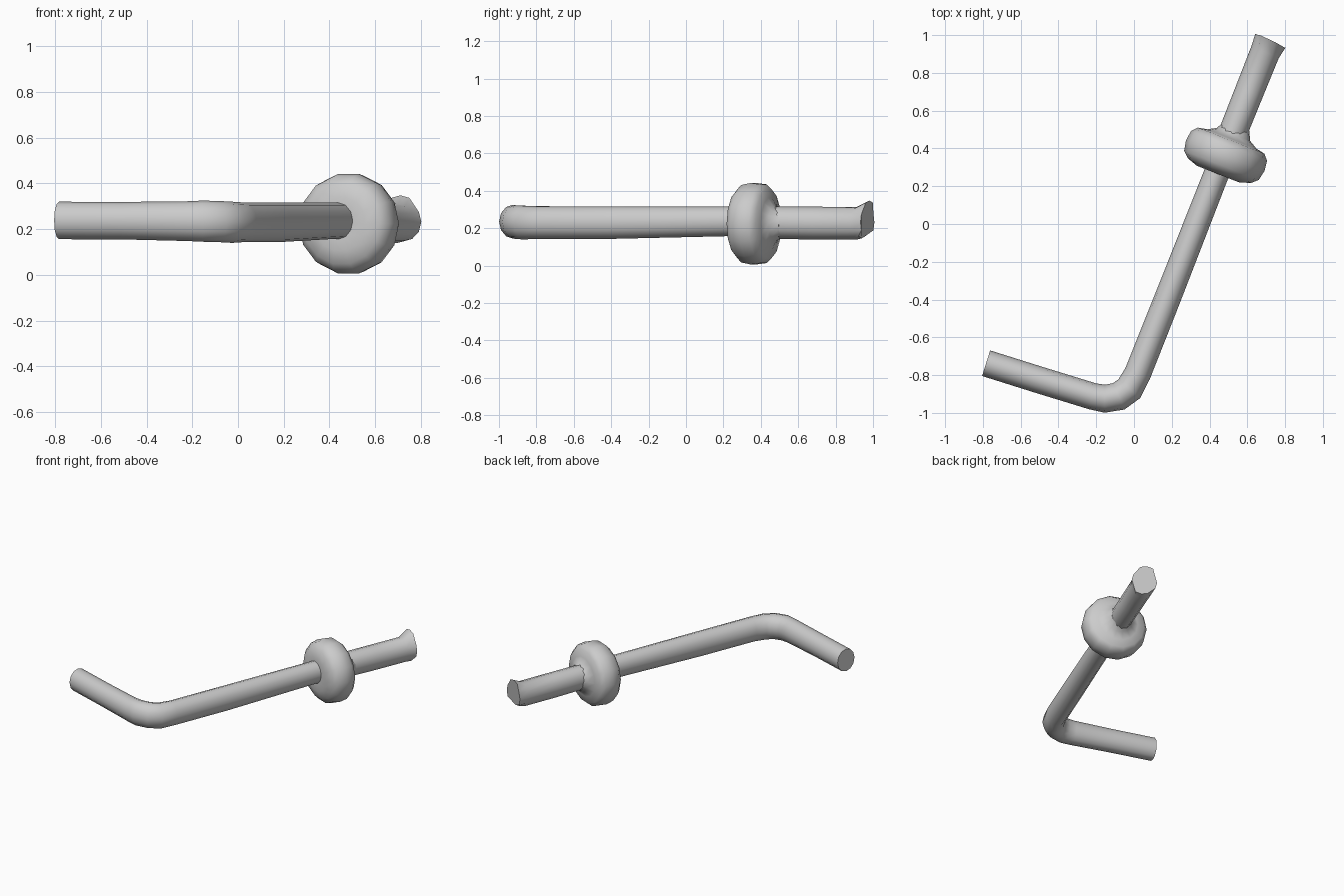
import bpy, bmesh, math
from mathutils import Vector

if "Cube" in bpy.data.objects:
    bpy.data.objects.remove(bpy.data.objects["Cube"])


def skin(name, rings, angle):
    """Bridge equal-sided rings into a capped tube and smooth it."""
    bm = bmesh.new()
    loops = [[bm.verts.new(p) for p in ring] for ring in rings]
    n = len(loops[0])
    for a, b in zip(loops, loops[1:]):
        for i in range(n):
            j = (i + 1) % n
            bm.faces.new((a[i], a[j], b[j], b[i]))
    bm.faces.new(loops[0])
    bm.faces.new(loops[-1])
    bmesh.ops.recalc_face_normals(bm, faces=bm.faces)
    mesh = bpy.data.meshes.new(name)
    bm.to_mesh(mesh)
    bm.free()
    obj = bpy.data.objects.new(name, mesh)
    bpy.context.collection.objects.link(obj)
    bpy.context.view_layer.objects.active = obj
    obj.select_set(True)
    bpy.ops.object.shade_smooth_by_angle(angle=math.radians(angle))
    obj.select_set(False)
    return obj


def ring(centre, direction, side_r, up_r, n):
    """Ellipse around a horizontal direction."""
    d = direction.normalized()
    side = Vector((d.y, -d.x, 0))
    return [centre + side * side_r * math.cos(t) + Vector((0, 0, up_r * math.sin(t)))
            for t in (2 * math.pi * i / n for i in range(n))]


# Bent rod: x, y, z, sideways radius, vertical radius
path = [(-.783, -.737, .238, .071, .082), (-.50, -.826, .237, .071, .082),
        (-.22, -.912, .235, .071, .087), (-.155, -.925, .235, .074, .09),
        (-.08, -.912, .233, .076, .09), (-.025, -.872, .23, .076, .09),
        (.02, -.79, .23, .071, .087), (.175, -.40, .23, .070, .087),
        (.43, .25, .237, .067, .079), (.51, .45, .23, .075, .086),
        (.61, .70, .227, .077, .088), (.694, .91, .226, .079, .087),
        (.722, .970, .232, .088, .086)]
pts = [Vector(p[:3]) for p in path]
rings = []
for i, p in enumerate(path):
    back = (pts[i] - pts[max(i - 1, 0)]).normalized()
    ahead = (pts[min(i + 1, len(pts) - 1)] - pts[i]).normalized()
    d = back + ahead
    d.z = 0
    rings.append(ring(pts[i], d, p[3], p[4], 12))
# Slightly torn lip at the upper end
for v in rings[-1]:
    if v.z > .29:
        v += Vector((-.012, .01, .03))
    elif v.z < .17:
        v.y -= .03
skin("bent_rod", rings, 50)

# Chunky rounded collar nut: axial offset, radius
axis = Vector((.365, .931, 0)).normalized()
centre = Vector((.483, .362, .224))
profile = [(-.10, .06), (-.105, .12), (-.085, .18), (-.055, .212), (0, .223),
           (.055, .216), (.085, .19), (.095, .14), (.12, .095), (.17, .07)]
skin("collar_nut", [ring(centre + axis * a, axis, r, r, 14) for a, r in profile], 50)
